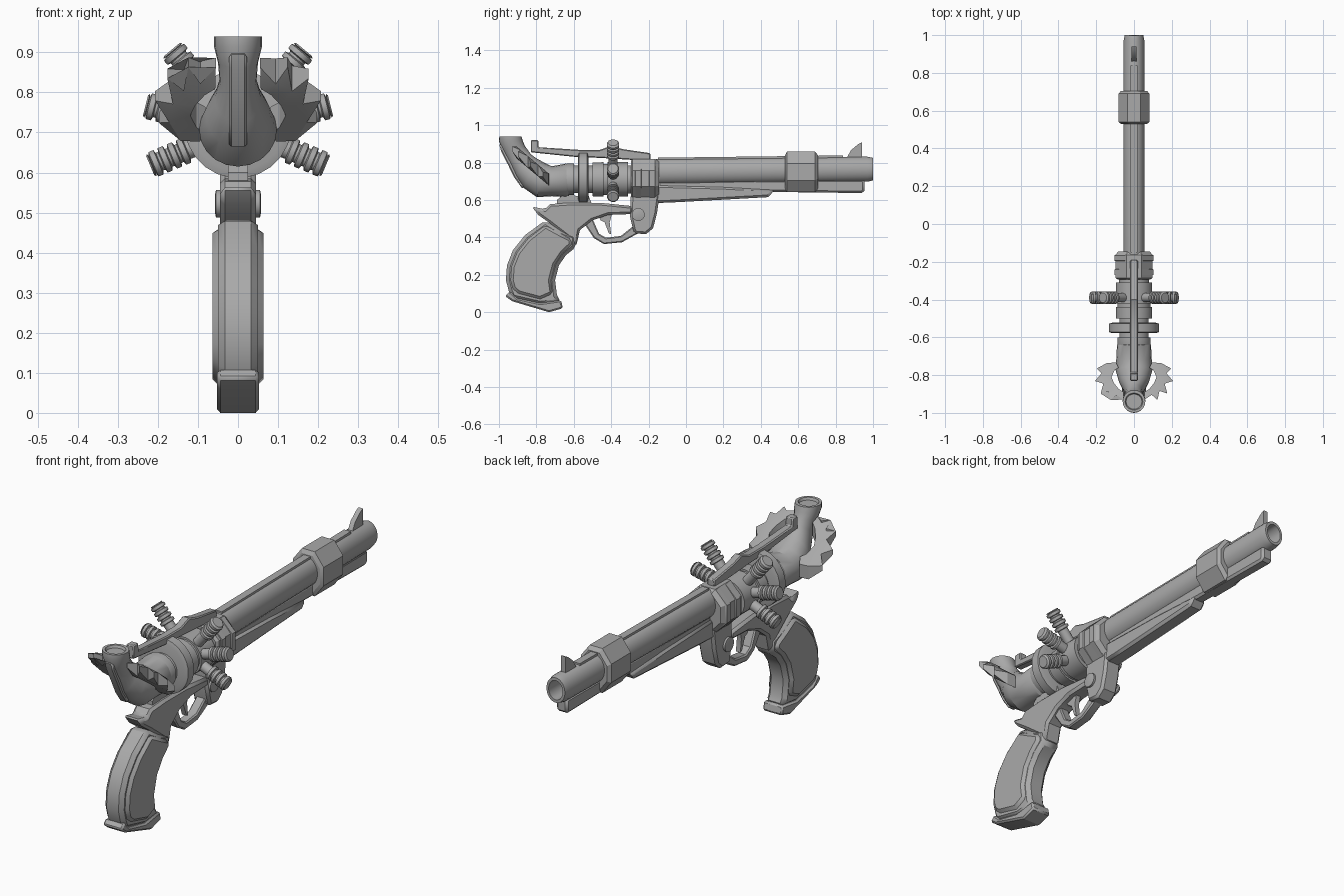
import bpy, bmesh, math
from mathutils import Matrix, Vector

steel = bpy.data.materials.new("steel_grey")
steel.diffuse_color = (0.4, 0.4, 0.4, 1)


def finish(name, bm, bevel=0.0, angle=32):
    bmesh.ops.recalc_face_normals(bm, faces=bm.faces)
    me = bpy.data.meshes.new(name)
    bm.to_mesh(me)
    bm.free()
    me.materials.append(steel)
    ob = bpy.data.objects.new(name, me)
    bpy.context.collection.objects.link(ob)
    if bevel:
        m = ob.modifiers.new("bevel", 'BEVEL')
        m.width, m.segments, m.limit_method = bevel, 1, 'ANGLE'
        m.angle_limit = math.radians(50)
    bpy.ops.object.select_all(action='DESELECT')
    ob.select_set(True)
    bpy.context.view_layer.objects.active = ob
    bpy.ops.object.shade_smooth_by_angle(angle=math.radians(angle))
    return ob


def skin(name, rings, angle=32):
    """Join equal rings of points into a capped tube."""
    bm = bmesh.new()
    vs = [[bm.verts.new(p) for p in r] for r in rings]
    n = len(vs[0])
    for a, b in zip(vs, vs[1:]):
        for i in range(n):
            bm.faces.new((a[i], a[(i + 1) % n], b[(i + 1) % n], b[i]))
    bm.faces.new(vs[0])
    bm.faces.new(vs[-1])
    return finish(name, bm, angle=angle)


def plate(name, pts, half, bevel=0.0):
    """Side profile of (y, z) points extruded across x."""
    bm = bmesh.new()
    f = bm.faces.new([bm.verts.new((-half, y, z)) for y, z in pts])
    r = bmesh.ops.extrude_face_region(bm, geom=[f])
    bmesh.ops.translate(bm, vec=(2 * half, 0, 0),
                        verts=[v for v in r['geom'] if isinstance(v, bmesh.types.BMVert)])
    return finish(name, bm, bevel)


def turned(name, prof, sides=20, sx=1.0, sz=1.0, mat=Matrix(), angle=32):
    """Turn (distance, radius) points about the y axis."""
    k = 1 / math.cos(math.pi / sides)
    ang = [2 * math.pi * (i + .5) / sides for i in range(sides)]
    rings = [[mat @ Vector((r * k * sx * math.cos(a), d, r * k * sz * math.sin(a))) for a in ang]
             for d, r in prof]
    return skin(name, rings, angle)


def at(z, tilt=0.0):
    return Matrix.Translation((0, 0, z)) @ Matrix.Rotation(tilt, 4, 'X')


# Barrel with open bore, top rib, band, underbarrel rod, lug and sight
turned("barrel", [(-.16, .069), (.97, .067), (1.0, .06), (1.0, .046), (.8, .044)],
       24, .82, 1, at(.752, .013))
plate("barrel_rib", [(-.15, .80), (-.15, .826), (.84, .838), (.84, .81)], .018)
turned("barrel_band", [(.53, .09), (.54, .108), (.69, .108), (.705, .09)], 8, .76, 1, at(.75), 25)
plate("underbarrel_rod", [(-.15, .64), (.3, .645), (.94, .637), (.955, .65), (.955, .71), (-.15, .70)],
      .03, .01)
plate("barrel_lug", [(-.17, .583), (-.05, .588), (.44, .615), (.475, .655), (.2, .67), (-.17, .68)],
      .04, .012)
plate("front_sight", [(.856, .82), (.882, .866), (.92, .898), (.941, .909), (.941, .82)], .012)

# Front frame block with raised side ribs
turned("frame_block", [(-.295, .09), (-.285, .103), (-.165, .103), (-.145, .088)], 8, .95, 1.02,
       at(.715), 25)
for y in (-.255, -.18):
    turned("frame_rib", [(y - .018, .1), (y - .014, .108), (y + .014, .108), (y + .018, .1)],
           8, .96, .96, at(.715), 25)

# Chamber, stepped collars and the large flange
turned("chamber", [(-.66, .078), (-.635, .084), (-.60, .084), (-.60, .074), (-.50, .074),
                   (-.50, .09), (-.44, .092), (-.44, .083), (-.42, .083), (-.42, .092),
                   (-.31, .092), (-.31, .075), (-.28, .075)], 24, 1.05, 1, at(.71))
turned("flange", [(-.578, .115), (-.572, .133), (-.528, .133), (-.522, .115)], 24, 1, 1, at(.72))

# Ridged bolts radiating from the chamber
for side in (1, -1):
    for deg, reach in ((50, .257), (14, .238), (-23, .238)):
        a = math.radians(deg)
        d = Vector((side * math.cos(a), 0, math.sin(a)))
        m = Matrix.Translation((0, -.39, .71)) @ d.to_track_quat('Y', 'Z').to_matrix().to_4x4()
        prof = [(.06, .024)]
        for k in range(4):
            t = reach - .1 + k * .025
            prof += [(t, .024), (t + .003, .033), (t + .016, .033), (t + .019, .024)]
        prof += [(reach - .004, .03), (reach, .026)]
        turned("radial_bolt", prof, 12, mat=m)

# Top strap with raised rear stop
plate("top_strap", [(-.83, .855), (-.83, .92), (-.79, .92), (-.788, .882), (-.57, .868), (-.46, .868),
                    (-.40, .89), (-.34, .872), (-.19, .85), (-.19, .81), (-.30, .815), (-.46, .825),
                    (-.59, .83)], .02, .005)

# Flared, upturned rear horn: upper edge, lower edge, half width
horn = [((-.62, .78), (-.62, .63), .08), ((-.64, .795), (-.64, .615), .09),
        ((-.717, .78), (-.717, .62), .094), ((-.754, .797), (-.797, .615), .097),
        ((-.802, .824), (-.866, .663), .08), ((-.83, .845), (-.91, .725), .058),
        ((-.845, .866), (-.942, .79), .046), ((-.861, .888), (-.98, .862), .05),
        ((-.872, .915), (-1.0, .915), .06), ((-.88, .94), (-.998, .94), .06),
        ((-.895, .94), (-.985, .94), .047), ((-.90, .928), (-.98, .928), .042)]
rings = []
for (y0, z0), (y1, z1), w in horn:
    rings.append([((w * math.cos(t)), (y0 + y1) / 2 + (y0 - y1) / 2 * math.sin(t),
                   (z0 + z1) / 2 + (z0 - z1) / 2 * math.sin(t))
                  for t in (2 * math.pi * i / 20 for i in range(20))])
skin("rear_horn", rings)
# Raised spine lip down the back of the horn
plate("horn_spine", [(-1.0, .90), (-.988, .86), (-.95, .785), (-.918, .72), (-.875, .66),
                     (-.86, .68), (-.90, .74), (-.96, .88)], .022, .006)

# Toothed crescent wings beside the horn
for side in (1, -1):
    def wing_point(deg, r, dz):
        a = math.radians(deg)
        x, y = .06 + r * math.cos(a), -.80 + r * math.sin(a)
        return (side * x, y, .765 + .84 * (-.80 - y) + dz)
    outer = [(62, .075), (38, .105), (14, .142), (5, .112), (-12, .15), (-24, .112), (-40, .152),
             (-48, .112), (-64, .146), (-72, .11), (-92, .13)]
    inner = [(-92, .09), (-72, .075), (-40, .062), (-10, .06), (30, .05), (62, .045)]
    bm = bmesh.new()
    lo, hi = [[bm.verts.new(wing_point(d, r, s * (.012 if r > .125 else .032)))
               for d, r in outer + inner] for s in (-1, 1)]
    n = len(lo)
    bm.faces.new(lo)
    bm.faces.new(hi)
    for i in range(n):
        bm.faces.new((lo[i], lo[(i + 1) % n], hi[(i + 1) % n], hi[i]))
    bmesh.ops.triangulate(bm, faces=[f for f in bm.faces if len(f.verts) > 4])
    finish("toothed_wing", bm, angle=25)

# Lower frame, front lug, trigger guard and trigger
plate("lower_frame", [(-.825, .565), (-.754, .55), (-.727, .578), (-.62, .585), (-.46, .585),
                      (-.285, .567), (-.285, .525), (-.417, .52), (-.503, .49), (-.567, .439),
                      (-.588, .35), (-.63, .40), (-.727, .475), (-.79, .52)], .045, .012)
plate("frame_saddle", [(-.69, .57), (-.69, .60), (-.66, .625), (-.52, .62), (-.50, .57)], .025)
plate("front_lug", [(-.294, .65), (-.139, .65), (-.145, .60), (-.155, .529), (-.176, .449),
                    (-.214, .417), (-.278, .422), (-.30, .513)], .045, .012)
turned("lug_pin", [(-.058, .02), (-.055, .034), (.055, .034), (.058, .02)], 16,
       mat=Matrix.Translation((0, -.255, .522)) @ Matrix.Rotation(math.pi / 2, 4, 'Z'))
plate("trigger_guard", [(-.545, .475), (-.492, .396), (-.439, .364), (-.342, .374), (-.25, .425),
                        (-.27, .47), (-.348, .408), (-.428, .398), (-.465, .42), (-.50, .50)],
      .025, .006)
plate("trigger", [(-.48, .53), (-.455, .49), (-.435, .48), (-.412, .42), (-.40, .416),
                  (-.408, .48), (-.395, .53)], .012)

# Grip core, raised side panels and butt cap
grip = [(-.754, .49), (-.67, .44), (-.588, .41), (-.588, .348), (-.642, .305), (-.679, .251),
        (-.70, .171), (-.69, .091), (-.668, .053), (-.78, .04), (-.93, .075), (-.947, .112),
        (-.963, .171), (-.957, .251), (-.925, .332), (-.861, .412)]
plate("grip_core", grip, .05, .018)
panel = [(-.752, .465), (-.67, .42), (-.612, .39), (-.612, .36), (-.66, .315), (-.70, .255),
         (-.722, .171), (-.712, .10), (-.78, .07), (-.895, .10), (-.925, .125),
         (-.938, .171), (-.932, .245), (-.902, .32), (-.845, .392)]
plate("grip_panels", panel, .064, .014)
plate("butt_cap", [(-.968, .086), (-.941, .112), (-.904, .075), (-.78, .048), (-.668, .064),
                   (-.658, .021), (-.733, 0), (-.93, .059)], .052, .008)
